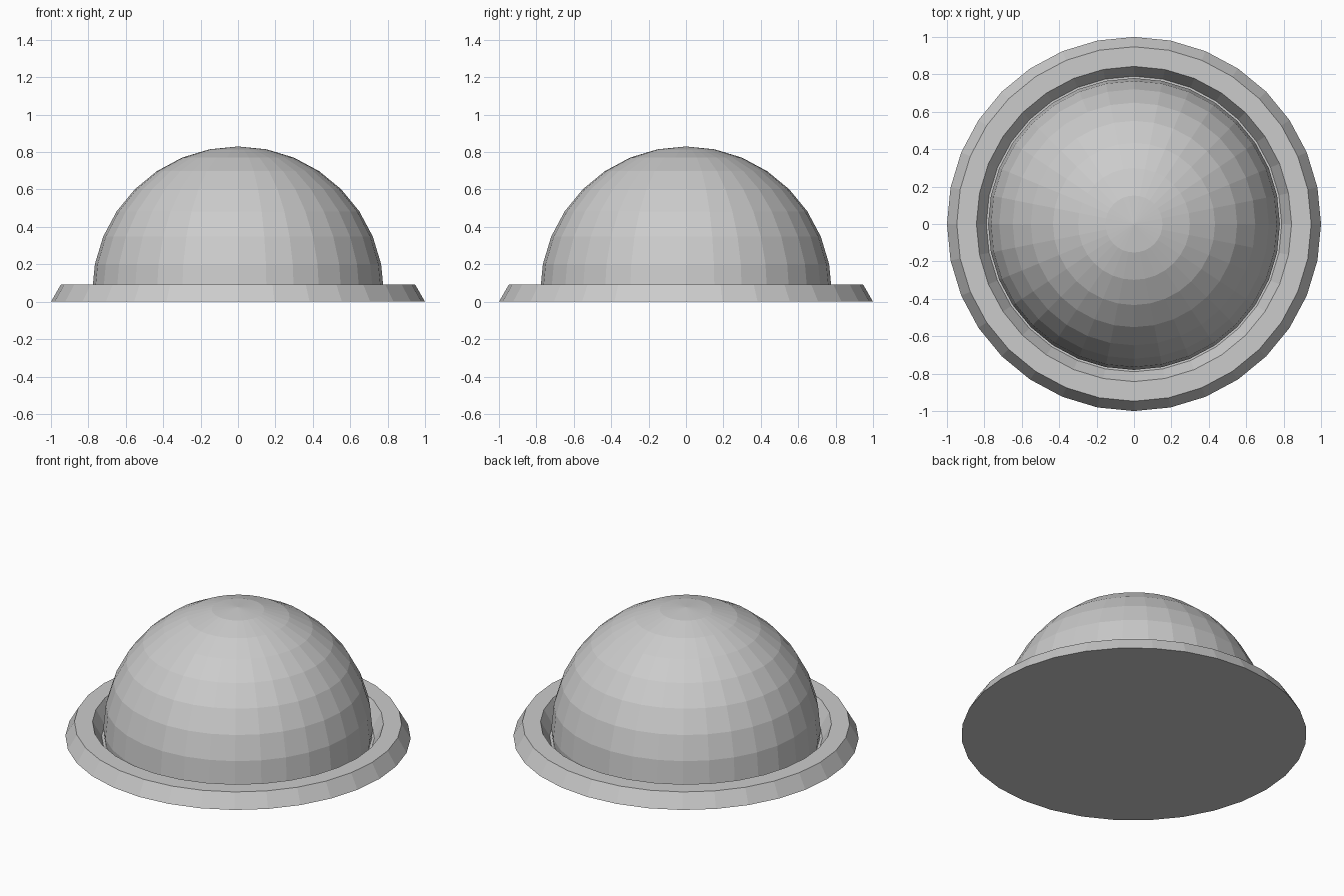
import bpy, bmesh

if "Cube" in bpy.data.objects:
    bpy.data.objects.remove(bpy.data.objects["Cube"])

SIDES = 32


def clip_at_ground(obj, cap):
    """Keep only what stands above z = 0, optionally closing the cut."""
    bm = bmesh.new()
    bm.from_mesh(obj.data)
    bmesh.ops.transform(bm, matrix=obj.matrix_basis, verts=bm.verts)
    obj.matrix_basis.identity()
    geom = bm.verts[:] + bm.edges[:] + bm.faces[:]
    bmesh.ops.bisect_plane(bm, geom=geom, dist=1e-5, plane_co=(0, 0, 0),
                           plane_no=(0, 0, 1), clear_inner=True)
    if cap:
        bmesh.ops.holes_fill(bm, edges=[e for e in bm.edges if e.is_boundary], sides=0)
        bmesh.ops.recalc_face_normals(bm, faces=bm.faces[:])
    bm.to_mesh(obj.data)
    bm.free()


# Raised hexagonal-section rim, upper half only
bpy.ops.mesh.primitive_torus_add(major_segments=SIDES, minor_segments=6,
                                 major_radius=0.895, minor_radius=0.105)
rim = bpy.context.object
rim.name = "rim"
clip_at_ground(rim, False)

# Flat disc closing the underside
bpy.ops.mesh.primitive_circle_add(vertices=SIDES, radius=1.0, fill_type='NGON')
base = bpy.context.object
base.name = "base_plate"
base.data.flip_normals()

# Faceted dome
bpy.ops.mesh.primitive_uv_sphere_add(segments=SIDES, ring_count=16, radius=0.78)
dome = bpy.context.object
dome.name = "dome"
dome.matrix_basis.translation = (0, 0, 0.05)
clip_at_ground(dome, True)
